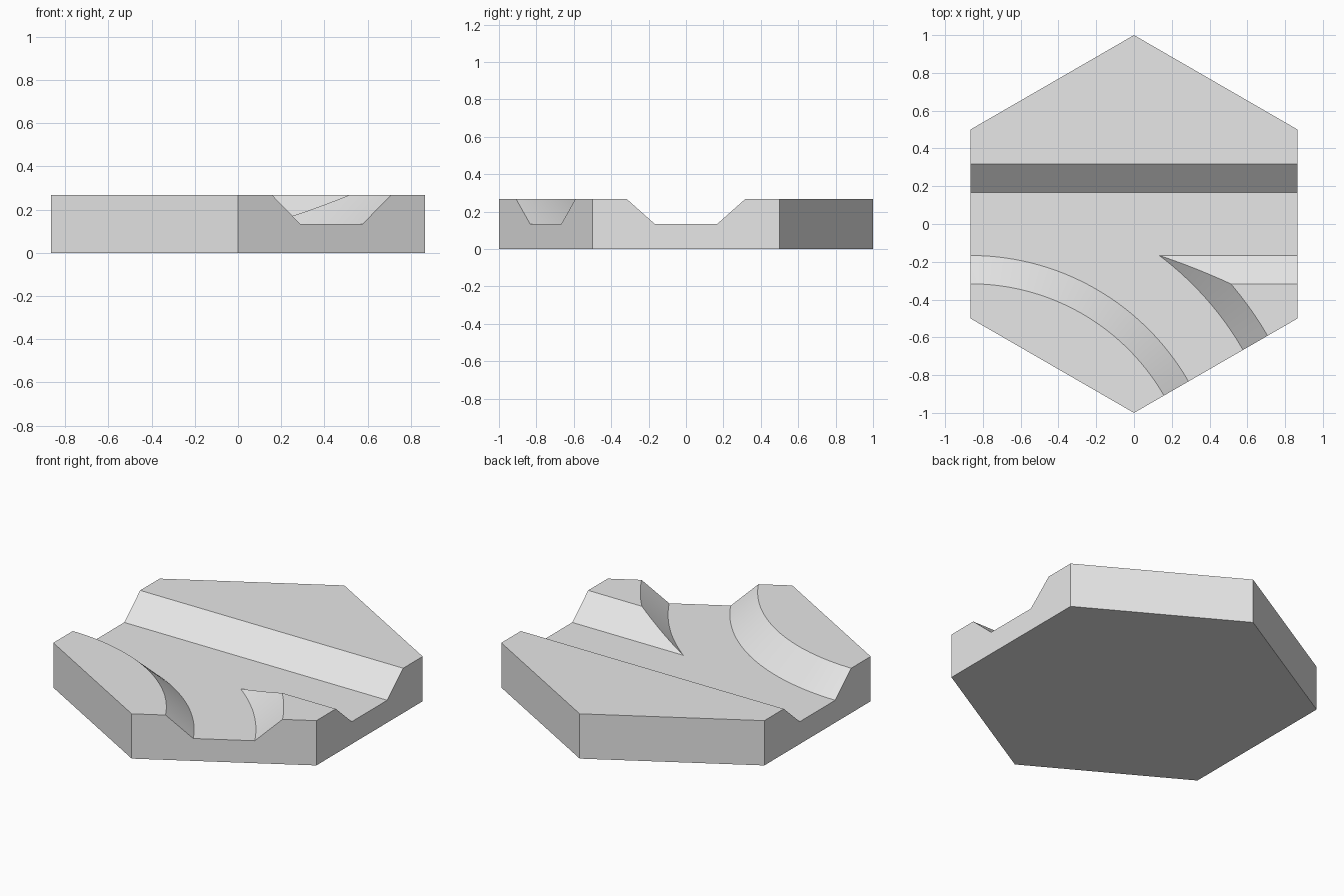
import bpy, bmesh, math
from mathutils import Vector

cube = bpy.data.objects.get("Cube")
if cube:
    bpy.data.objects.remove(cube, do_unlink=True)

HEIGHT, FLOOR = 4 / 15, 2 / 15
FLOOR_HALF, BANK_RUN = 1 / 6, 0.15      # channel floor half width, bank width
SIDE_X = math.sqrt(3) / 2
BEND_RADIUS = 1.5

stone = bpy.data.materials.new("light_grey")
stone.use_nodes = True
grey = (0.8, 0.8, 0.8, 1)
stone.diffuse_color = grey
stone.node_tree.nodes["Principled BSDF"].inputs["Base Color"].default_value = grey


def add_object(name, bm):
    bmesh.ops.recalc_face_normals(bm, faces=bm.faces[:])
    mesh = bpy.data.meshes.new(name)
    bm.to_mesh(mesh)
    bm.free()
    mesh.materials.append(stone)
    obj = bpy.data.objects.new(name, mesh)
    bpy.context.collection.objects.link(obj)
    return obj


def loft(name, sections):
    """Skin a closed solid through matching cross-sections."""
    bm = bmesh.new()
    rings = [[bm.verts.new(p) for p in s] for s in sections]
    for a, b in zip(rings, rings[1:]):
        for i in range(len(a)):
            j = (i + 1) % len(a)
            bm.faces.new((a[i], a[j], b[j], b[i]))
    bm.faces.new(rings[0])
    bm.faces.new(rings[-1])
    return add_object(name, bm)


# Channel cross-section, continued above the tile top: (sideways, height)
wide, top = FLOOR_HALF + 2 * BANK_RUN, 2 * HEIGHT - FLOOR
profile = [(-FLOOR_HALF, FLOOR), (FLOOR_HALF, FLOOR), (wide, top), (-wide, top)]

# Hexagonal tile
corners = [math.radians(90 + 60 * i) for i in range(6)]
tile = loft("hexagon_tile", [[Vector((math.cos(a), math.sin(a), z)) for a in corners]
                             for z in (0, HEIGHT)])

# Straight channel from side to side
straight = loft("straight_channel_cutter",
                [[Vector((x, s, z)) for s, z in profile] for x in (-1.2, 1.2)])

# Curved branch leaving through the front left side
sections = []
for step in range(-4, 37):
    a = math.radians(90 - 2 * step)
    sections.append([Vector((-SIDE_X + (BEND_RADIUS + s) * math.cos(a),
                             -BEND_RADIUS + (BEND_RADIUS + s) * math.sin(a), z))
                     for s, z in profile])
curved = loft("curved_channel_cutter", sections)

# Cut both channels and keep the finished mesh
for cutter in (straight, curved):
    cutter.hide_render = True
    cut = tile.modifiers.new(cutter.name, 'BOOLEAN')
    cut.operation = 'DIFFERENCE'
    cut.solver = 'EXACT'
    cut.object = cutter
depsgraph = bpy.context.evaluated_depsgraph_get()
finished = bpy.data.meshes.new_from_object(tile.evaluated_get(depsgraph))
tile.modifiers.clear()
tile.data = finished
for cutter in (straight, curved):
    bpy.data.objects.remove(cutter, do_unlink=True)

# Smooth curved banks, sharp edges elsewhere
bpy.ops.object.select_all(action='DESELECT')
tile.select_set(True)
bpy.context.view_layer.objects.active = tile
bpy.ops.object.shade_smooth_by_angle(angle=math.radians(20))
